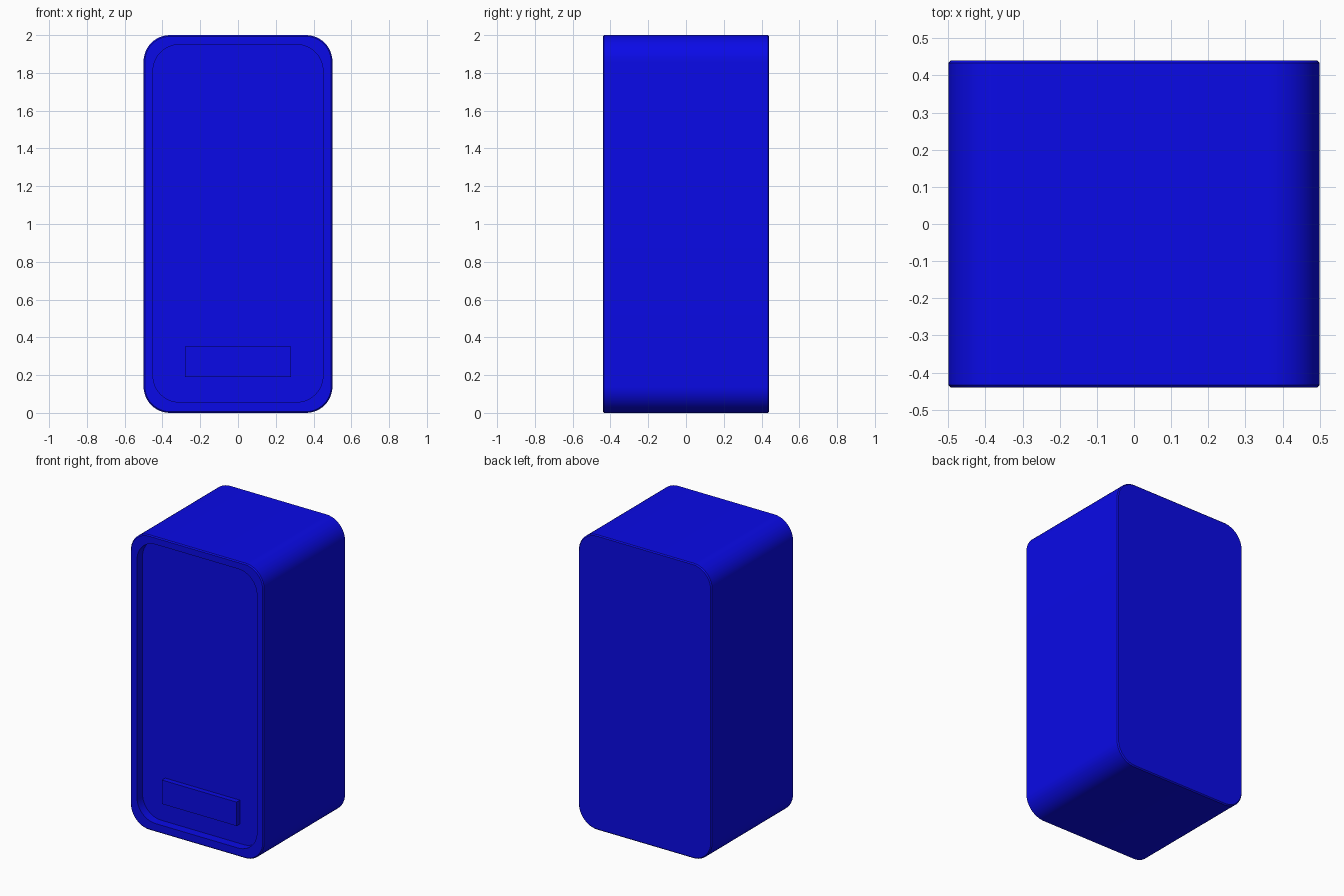
import bpy, bmesh, math

if "Cube" in bpy.data.objects:
    bpy.data.objects.remove(bpy.data.objects["Cube"])

blue = bpy.data.materials.new("blue")
blue.diffuse_color = (0.003, 0.003, 0.8, 1)
blue.use_nodes = True
blue.node_tree.nodes["Principled BSDF"].inputs["Base Color"].default_value = blue.diffuse_color


def ring(bm, half_w, z0, z1, r, y, seg=12):
    """Rounded rectangle of vertices in the plane y."""
    cx, verts = half_w - r, []
    corners = [(cx, z1 - r), (-cx, z1 - r), (-cx, z0 + r), (cx, z0 + r)]
    for k, (x, z) in enumerate(corners):
        for i in range(seg + 1):
            a = math.pi / 2 * (k + i / seg)
            verts.append(bm.verts.new((x + r * math.cos(a), y, z + r * math.sin(a))))
    return verts


def loft(name, sections):
    """Skin a stack of rounded rectangles and cap both ends."""
    bm = bmesh.new()
    rings = [ring(bm, *s) for s in sections]
    for a, b in zip(rings, rings[1:]):
        for i in range(len(a)):
            j = (i + 1) % len(a)
            bm.faces.new((a[i], a[j], b[j], b[i]))
    bm.faces.new(rings[0])
    bm.faces.new(rings[-1])
    bmesh.ops.recalc_face_normals(bm, faces=bm.faces)
    mesh = bpy.data.meshes.new(name)
    bm.to_mesh(mesh)
    bm.free()
    obj = bpy.data.objects.new(name, mesh)
    bpy.context.collection.objects.link(obj)
    mesh.materials.append(blue)
    bpy.context.view_layer.objects.active = obj
    obj.select_set(True)
    bpy.ops.object.shade_smooth_by_angle(angle=math.radians(30))
    obj.select_set(False)
    return obj


# Cabinet: eased outer edges, front rim and recessed front panel
e = 0.007
loft("cabinet", [
    (0.5 - e, e, 2 - e, 0.14 - e, 0.44),
    (0.5, 0, 2, 0.14, 0.44 - e),
    (0.5, 0, 2, 0.14, -0.44 + e),
    (0.5 - e, e, 2 - e, 0.14 - e, -0.44),
    (0.45, 0.057, 1.95, 0.14, -0.44),
    (0.45, 0.057, 1.95, 0.14, -0.38),
])

# Raised plate low on the front panel
bpy.ops.mesh.primitive_cube_add(size=1, location=(0, -0.39, 0.27))
plate = bpy.context.object
plate.name = "front_plate"
plate.scale = (0.56, 0.05, 0.162)
plate.data.materials.append(blue)
